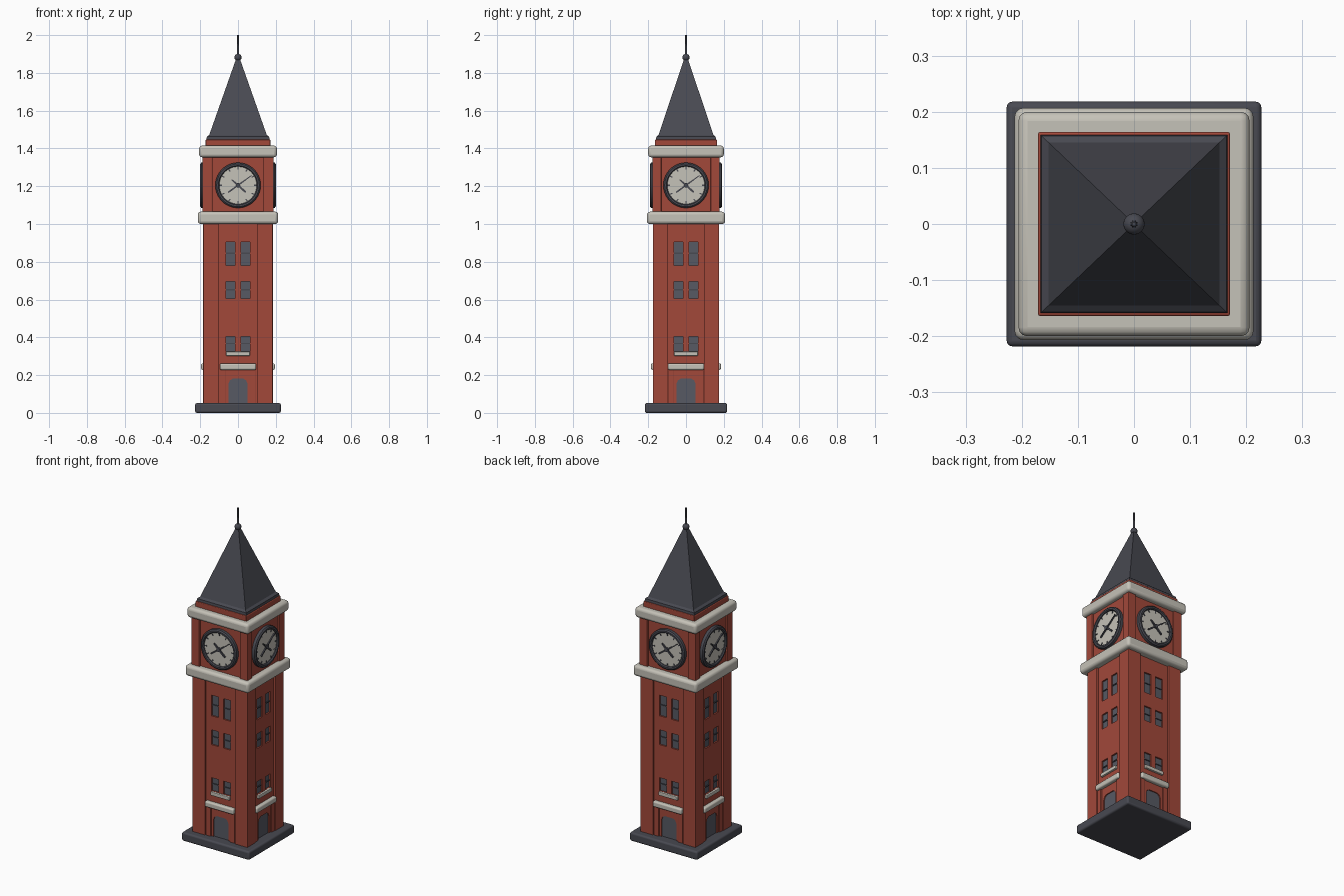
import bpy, bmesh, math
from mathutils import Matrix, Vector

if "Cube" in bpy.data.objects:
    bpy.data.objects.remove(bpy.data.objects["Cube"])

def material(name, rgb):
    m = bpy.data.materials.new(name)
    m.diffuse_color = (*rgb, 1)
    m.use_nodes = True
    m.node_tree.nodes["Principled BSDF"].inputs["Base Color"].default_value = m.diffuse_color
    return m

RED = material("brick red", (0.36, 0.065, 0.042))
STONE = material("pale stone", (0.56, 0.54, 0.48))
SLATE = material("dark slate", (0.065, 0.067, 0.083))
GLASS = material("window grey", (0.095, 0.10, 0.125))

HX, HY = 0.185, 0.175          # half widths of the shaft
PI = math.pi

def finish(name, bm, mat, bevel=0, seg=2, smooth=False):
    bmesh.ops.recalc_face_normals(bm, faces=bm.faces)
    me = bpy.data.meshes.new(name)
    bm.to_mesh(me)
    bm.free()
    me.materials.append(mat)
    ob = bpy.data.objects.new(name, me)
    bpy.context.collection.objects.link(ob)
    if bevel:
        b = ob.modifiers.new("bevel", 'BEVEL')
        b.width, b.segments = bevel, seg
    if smooth:
        bpy.context.view_layer.objects.active = ob
        ob.select_set(True)
        bpy.ops.object.shade_smooth_by_angle(angle=math.radians(35))
        ob.select_set(False)
    return ob

def box(bm, x0, x1, y0, y1, z0, z1, mat=Matrix()):
    c = Vector(((x0 + x1) / 2, (y0 + y1) / 2, (z0 + z1) / 2))
    s = Matrix.Diagonal((x1 - x0, y1 - y0, z1 - z0, 1))
    bmesh.ops.create_cube(bm, size=1, matrix=mat @ Matrix.Translation(c) @ s)

def side(k):
    # frame of wall k: x along wall, -y outwards, origin on the wall face
    d = HY if k % 2 == 0 else HX
    return Matrix.Rotation(k * PI / 2, 4, 'Z') @ Matrix.Translation((0, -d, 0))

def wall_box(bm, k, u0, u1, z0, z1, o0, o1):
    box(bm, u0, u1, -o1, -o0, z0, z1, side(k))

def prism(bm, pts, y0, y1, mat):
    a = [bm.verts.new(mat @ Vector((x, y0, z))) for x, z in pts]
    b = [bm.verts.new(mat @ Vector((x, y1, z))) for x, z in pts]
    bm.faces.new(a)
    bm.faces.new(b[::-1])
    for i in range(len(pts)):
        j = (i + 1) % len(pts)
        bm.faces.new((a[i], b[i], b[j], a[j]))

def loft(bm, rings):
    # stacked rectangles given as (z, half x, half y)
    prev = None
    for z, hx, hy in rings:
        ring = [bm.verts.new((sx * hx, sy * hy, z)) for sx, sy in ((-1, -1), (1, -1), (1, 1), (-1, 1))]
        if prev:
            for i in range(4):
                j = (i + 1) % 4
                bm.faces.new((prev[i], prev[j], ring[j], ring[i]))
        else:
            bm.faces.new(ring[::-1])
        prev = ring
    bm.faces.new(prev)

def slab(name, hx, hy, z0, z1, mat, bevel=0):
    bm = bmesh.new()
    box(bm, -hx, hx, -hy, hy, z0, z1)
    return finish(name, bm, mat, bevel, 3, bevel > 0)

def corners(name, inner, z0, z1, grow=0.0):
    bm = bmesh.new()
    for sx in (-1, 1):
        for sy in (-1, 1):
            xs = sorted((sx * inner, sx * (HX + grow)))
            ys = sorted((sy * (inner - 0.005), sy * (HY + grow)))
            box(bm, *xs, *ys, z0, z1)
    return finish(name, bm, RED, 0.004, 2)

# Plinth, shaft and bands
slab("plinth", 0.227, 0.218, 0, 0.052, SLATE, 0.010)
shaft = slab("shaft", HX - 0.012, HY - 0.012, 0.04, 1.02, RED)
corners("shaft_corners", 0.10, 0.04, 1.02)
slab("lower_band", 0.213, 0.207, 1.0, 1.065, STONE, 0.016)
slab("clock_stage", HX - 0.008, HY - 0.008, 1.05, 1.37, RED)
corners("clock_stage_corners", 0.135, 1.05, 1.37, 0.003)
slab("upper_band", 0.206, 0.20, 1.353, 1.415, STONE, 0.016)
slab("roof_curb", 0.171, 0.164, 1.40, 1.447, RED, 0.004)

# Window and door openings cut into the shaft
door = [(-0.05, 0.03), (0.05, 0.03), (0.05, 0.155), (0.043, 0.172), (0.028, 0.181),
        (-0.028, 0.181), (-0.043, 0.172), (-0.05, 0.155)]
rows = [(0.325, 0.405), (0.605, 0.695), (0.78, 0.905)]
cut, panes, doors, bars = (bmesh.new() for _ in range(4))
for k in range(4):
    prism(cut, door, 0.0, 0.024, side(k))
    prism(doors, door, 0.018, 0.026, side(k))
    for z0, z1 in rows:
        for u in (-0.04, 0.04):
            wall_box(cut, k, u - 0.024, u + 0.024, z0, z1, -0.026, 0.0)
            wall_box(panes, k, u - 0.026, u + 0.026, z0 - 0.002, z1 + 0.002, -0.028, -0.021)
            m = z0 + (z1 - z0) * 0.52
            wall_box(bars, k, u - 0.024, u + 0.024, m - 0.003, m + 0.003, -0.022, -0.016)
cutter = finish("opening_cutter", cut, RED)
cutter.hide_render = True
mod = shaft.modifiers.new("openings", 'BOOLEAN')
mod.object, mod.solver = cutter, 'EXACT'
bpy.context.view_layer.objects.active = shaft
bpy.ops.object.modifier_apply(modifier=mod.name)
bpy.data.objects.remove(cutter)
finish("window_panes", panes, GLASS)
finish("doors", doors, GLASS)
finish("window_bars", bars, SLATE)

# Sills, ledges over the doors and door side piers
sills, ledges, piers = (bmesh.new() for _ in range(3))
for k in range(4):
    wall_box(sills, k, -0.063, 0.063, 0.302, 0.324, -0.02, 0.0)
    wall_box(ledges, k, -0.096, 0.096, 0.228, 0.262, -0.02, 0.010)
    for s in (-1, 1):
        u = sorted((s * 0.065, s * 0.095))
        wall_box(piers, k, *u, 0.04, 0.23, -0.02, -0.004)
finish("window_sills", sills, STONE, 0.004)
finish("door_ledges", ledges, STONE, 0.008, 3, True)
finish("door_piers", piers, RED, 0.003)

# Clocks on all four sides
CZ, N = 1.205, 40
faces, rings, marks, hands = (bmesh.new() for _ in range(4))
profile = [(0.099, 0.012), (0.099, -0.009), (0.104, -0.015), (0.113, -0.015), (0.120, -0.009), (0.120, 0.012)]
for k in range(4):
    M = side(k) @ Matrix.Translation((0, 0, CZ))
    prism(faces, [(0.102 * math.cos(i * 2 * PI / N), 0.102 * math.sin(i * 2 * PI / N)) for i in range(N)],
          -0.004, 0.012, M)
    loops = [[rings.verts.new(M @ Vector((r * math.cos(i * 2 * PI / N), y, r * math.sin(i * 2 * PI / N))))
              for r, y in profile] for i in range(N)]
    for i in range(N):
        a, b = loops[i], loops[(i + 1) % N]
        for j in range(6):
            h = (j + 1) % 6
            rings.faces.new((a[j], a[h], b[h], b[j]))
    for i in range(12):
        R = M @ Matrix.Rotation(i * PI / 6, 4, 'Y')
        box(marks, -0.003, 0.003, -0.007, -0.003, 0.084, 0.097, R)
    # minute hand to the upper right, hour hand to the upper left, with tails
    for deg, tail, length, w in ((54, -0.065, 0.088, 0.004), (-48, -0.055, 0.045, 0.005)):
        R = M @ Matrix.Rotation(math.radians(deg), 4, 'Y')
        prism(hands, [(-w, tail), (w, tail), (w, 0.02), (w * 0.5, length), (-w * 0.5, length), (-w, 0.02)],
              -0.011, -0.004, R)
    hub = M @ Matrix.Translation((0, -0.009, 0)) @ Matrix.Rotation(PI / 2, 4, 'X')
    bmesh.ops.create_cone(hands, cap_ends=True, segments=16, radius1=0.012, radius2=0.012, depth=0.012, matrix=hub)
finish("clock_faces", faces, STONE)
finish("clock_rings", rings, SLATE, smooth=True)
finish("clock_marks", marks, SLATE)
finish("clock_hands", hands, SLATE)

# Spire roof with a small eave, ball and spike
bm = bmesh.new()
loft(bm, [(1.44, 0.163, 0.155), (1.445, 0.167, 0.159), (1.462, 0.165, 0.157), (1.472, 0.152, 0.145),
          (1.88, 0.008, 0.008)])
finish("spire_roof", bm, SLATE)
bm = bmesh.new()
bmesh.ops.create_uvsphere(bm, u_segments=20, v_segments=12, radius=0.019, matrix=Matrix.Translation((0, 0, 1.882)))
finish("finial_ball", bm, SLATE, smooth=True)
bm = bmesh.new()
bmesh.ops.create_cone(bm, cap_ends=True, segments=12, radius1=0.007, radius2=0.004, depth=0.12,
                      matrix=Matrix.Translation((0, 0, 1.94)))
finish("finial_spike", bm, SLATE, smooth=True)
